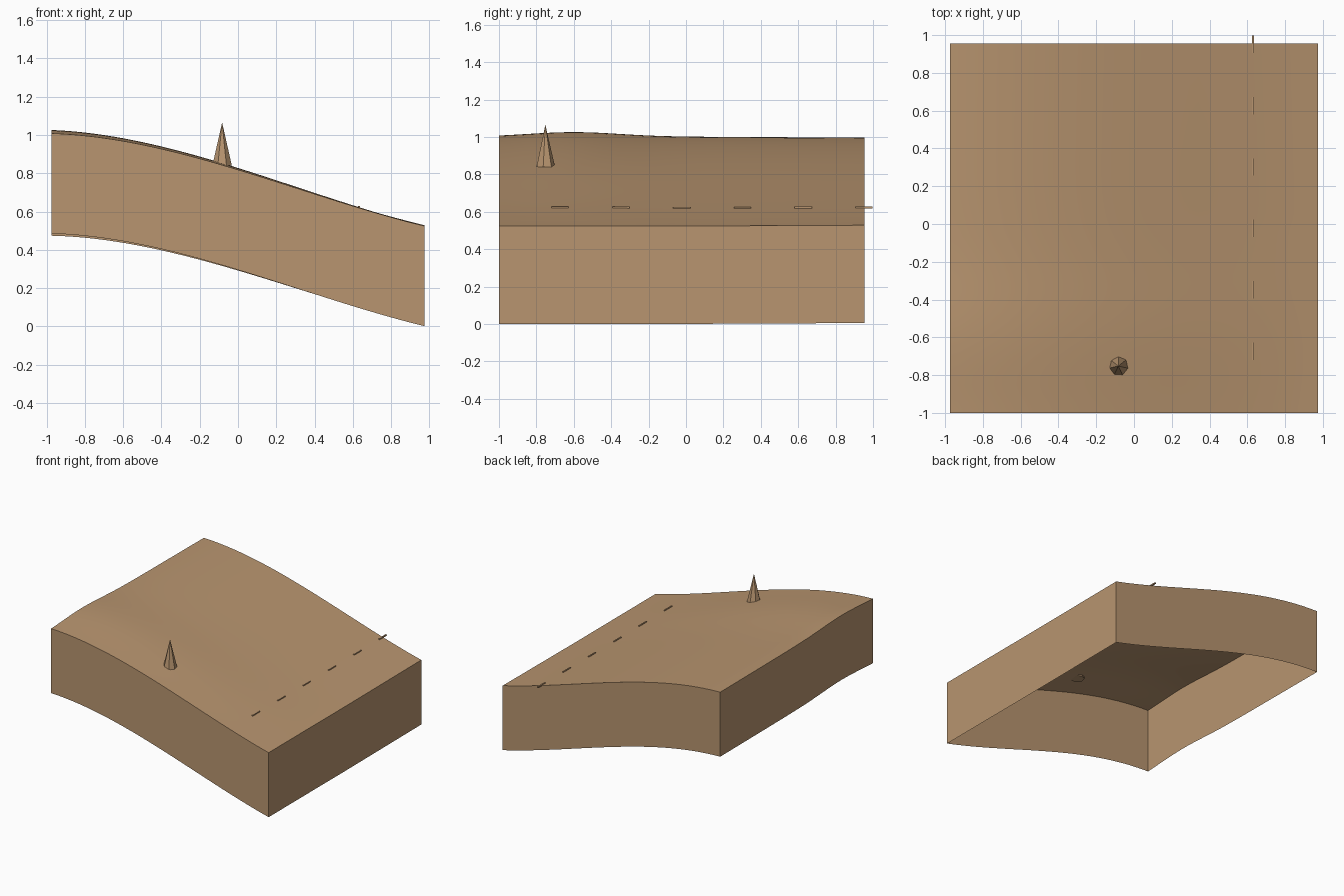
import bpy, bmesh, math
from mathutils import Matrix

cube = bpy.data.objects.get("Cube")
if cube:
    bpy.data.objects.remove(cube, do_unlink=True)

clay = bpy.data.materials.new("tan_clay")
clay.use_nodes = True
colour = (0.48, 0.30, 0.16, 1)
clay.diffuse_color = colour
clay.node_tree.nodes["Principled BSDF"].inputs["Base Color"].default_value = colour

HALF_X, FRONT, BACK, SKIRT, STEPS = 0.975, -1.0, 0.955, 0.523, 40


def height(x, y):
    """Sloping ground with a low swell along the high side."""
    swell = 0.025 * math.exp(-((y + 0.6) / 0.35) ** 2)
    tilt = 0.005 * x * max(0, y)
    return 0.815 - 0.3 * x - 0.055 * x**2 + 0.058 * x**3 + swell * (1 - x) / 2 + tilt


def finish(name, bm):
    mesh = bpy.data.meshes.new(name)
    bm.to_mesh(mesh)
    bm.free()
    mesh.materials.append(clay)
    obj = bpy.data.objects.new(name, mesh)
    bpy.context.collection.objects.link(obj)
    return obj


# Ground: curved grid with a skirt pulled down from its border, open underneath
bm = bmesh.new()
bmesh.ops.create_grid(bm, x_segments=STEPS, y_segments=STEPS, size=1)
for v in bm.verts:
    v.co.x *= HALF_X
    v.co.y = (FRONT + BACK) / 2 + v.co.y * (BACK - FRONT) / 2
    v.co.z = height(v.co.x, v.co.y)
border = [e for e in bm.edges if e.is_boundary]
result = bmesh.ops.extrude_edge_only(bm, edges=border)
for v in result["geom"]:
    if isinstance(v, bmesh.types.BMVert):
        v.co.z -= SKIRT
bmesh.ops.recalc_face_normals(bm, faces=bm.faces)
bm.faces.ensure_lookup_table()
top = max(bm.faces, key=lambda f: abs(f.normal.z))
if top.normal.z < 0:
    bmesh.ops.reverse_faces(bm, faces=bm.faces)
ground = finish("ground", bm)
bpy.context.view_layer.objects.active = ground
ground.select_set(True)
bpy.ops.object.shade_smooth_by_angle(angle=math.radians(30))
ground.select_set(False)

# Seven-sided spire
bm = bmesh.new()
bmesh.ops.create_cone(bm, cap_ends=True, segments=7, radius1=0.052, radius2=0, depth=0.225)
tip_side = max((v for v in bm.verts if v.co.z < 0), key=lambda v: v.co.y)
turn = math.pi / 2 - math.atan2(tip_side.co.y, tip_side.co.x)
bmesh.ops.rotate(bm, verts=bm.verts, matrix=Matrix.Rotation(turn, 3, "Z"))
spire = finish("spire", bm)
spire.location = (-0.083, -0.752, 0.953)

# Row of thin markers half sunk in the ground
for i in range(6):
    bm = bmesh.new()
    bmesh.ops.create_cube(bm, size=1)
    bmesh.ops.scale(bm, verts=bm.verts, vec=(0.01, 0.092, 0.01))
    marker = finish(f"marker_{i + 1}", bm)
    y = -0.673 + 0.325 * i
    marker.location = (0.631, y, height(0.631, y) + 0.002)
